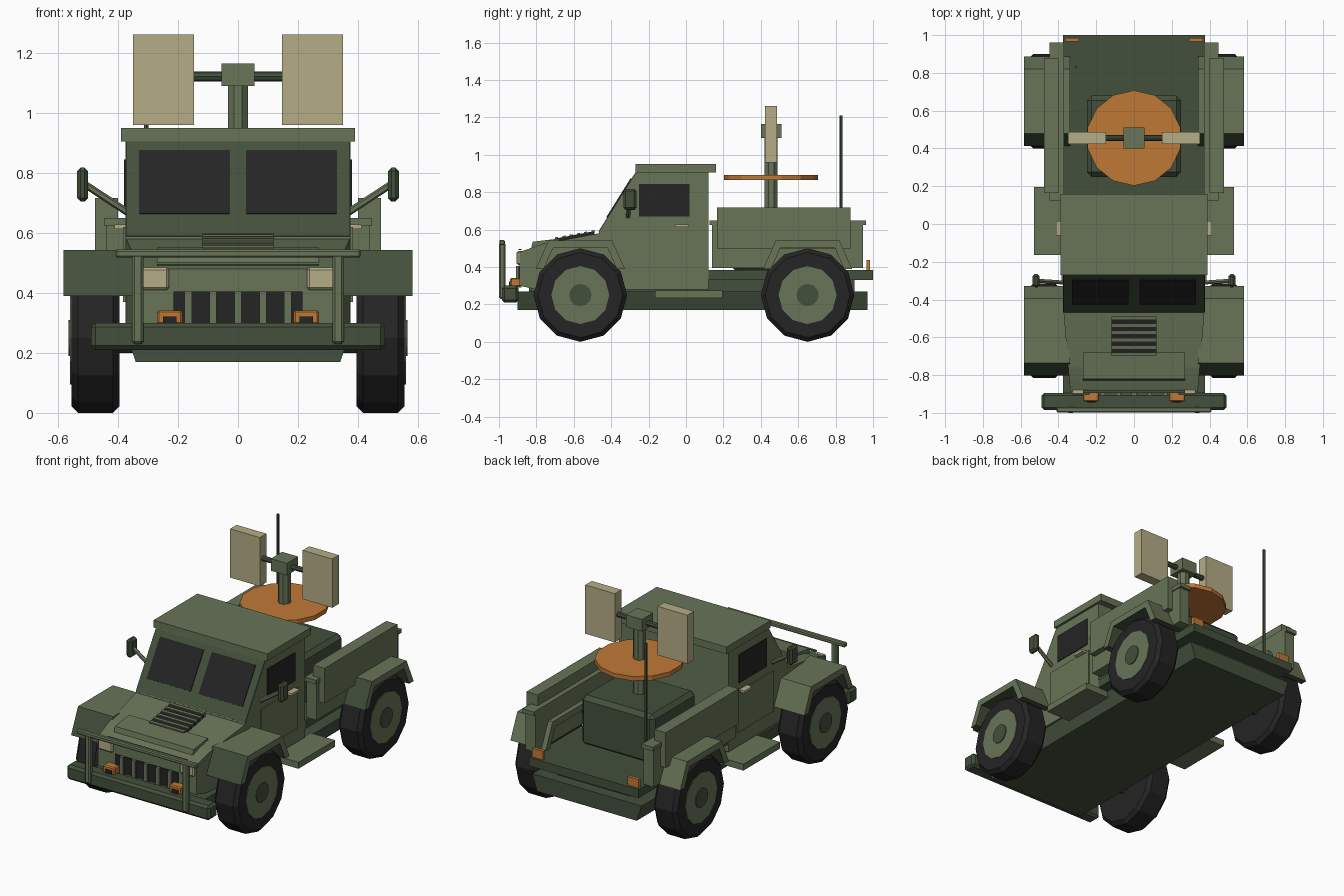
import bpy, bmesh, math
from mathutils import Matrix, Vector

if "Cube" in bpy.data.objects:
    bpy.data.objects.remove(bpy.data.objects["Cube"])


def material(name, rgb):
    m = bpy.data.materials.new(name)
    m.diffuse_color = (*rgb, 1)
    m.use_nodes = True
    m.node_tree.nodes["Principled BSDF"].inputs["Base Color"].default_value = m.diffuse_color
    return m


GREEN = material("light green", (0.138, 0.175, 0.096))
DARK = material("dark green", (0.056, 0.080, 0.045))
BLACK = material("black", (0.018, 0.018, 0.018))
TAN = material("tan", (0.46, 0.42, 0.24))
ORANGE = material("orange", (0.53, 0.19, 0.036))


def finish(name, bm, mat):
    bmesh.ops.recalc_face_normals(bm, faces=bm.faces[:])
    me = bpy.data.meshes.new(name)
    bm.to_mesh(me)
    bm.free()
    me.materials.append(mat)
    ob = bpy.data.objects.new(name, me)
    bpy.context.collection.objects.link(ob)
    return ob


def box(name, x, y, z, mat, bevel=0):
    bm = bmesh.new()
    bmesh.ops.create_cube(bm, size=1)
    for v in bm.verts:
        v.co = [(a + b) / 2 + c * (b - a) for (a, b), c in zip((x, y, z), v.co)]
    if bevel:
        bmesh.ops.bevel(bm, geom=bm.edges[:], offset=bevel, segments=1, affect='EDGES')
    return finish(name, bm, mat)


def pair(name, x, y, z, mat, bevel=0):
    box(name + "_right", x, y, z, mat, bevel)
    box(name + "_left", (-x[1], -x[0]), y, z, mat, bevel)


def prism(name, pts, x0, x1, mat):
    # side profile in (y, z), extruded across x
    bm = bmesh.new()
    f = bm.faces.new([bm.verts.new((x0, y, z)) for y, z in pts])
    r = bmesh.ops.extrude_face_region(bm, geom=[f])
    bmesh.ops.translate(bm, vec=(x1 - x0, 0, 0),
                        verts=[e for e in r['geom'] if isinstance(e, bmesh.types.BMVert)])
    return finish(name, bm, mat)


def rod(name, a, b, r, mat, sides=8, bevel=0, turn=0):
    a, b = Vector(a), Vector(b)
    d = b - a
    rot = d.to_track_quat('Z', 'Y').to_matrix().to_4x4()
    bm = bmesh.new()
    bmesh.ops.create_cone(bm, cap_ends=True, segments=sides, radius1=r, radius2=r, depth=d.length,
                          matrix=Matrix.Translation((a + b) / 2) @ rot @ Matrix.Rotation(turn, 4, 'Z'))
    if bevel:
        rim = [e for e in bm.edges if any(len(f.verts) > 4 for f in e.link_faces)]
        bmesh.ops.bevel(bm, geom=rim, offset=bevel, segments=1, affect='EDGES')
    return finish(name, bm, mat)


# chassis with chamfered lower corners
chassis = box("chassis", (-.375, .375), (-.9, .97), (.17, .27), DARK)
for v in chassis.data.vertices:
    if v.co.z < .2:
        v.co.x *= .91
box("chassis_spine", (-.25, .25), (-.84, .9), (.26, .34), DARK)

# nose and hood, narrowing towards the front
nose = prism("hood", [(-.89, .30), (-.89, .48), (-.82, .505), (-.76, .525), (-.44, .585), (-.44, .28), (-.8, .28)],
             -.375, .375, GREEN)
for v in nose.data.vertices:
    v.co.x *= 1 - .1 * (-.44 - v.co.y) / .45
prism("hood_panel", [(-.83, .49), (-.82, .535), (-.68, .552), (-.68, .50)], -.27, .27, GREEN)


def hood_z(y):
    return .525 + (y + .76) * .1875


def hood_plate(name, y0, y1, x, h, mat):
    prism(name, [(y0, hood_z(y0) - .01), (y0, hood_z(y0) + h), (y1, hood_z(y1) + h), (y1, hood_z(y1) - .01)],
          -x, x, mat)


hood_plate("hood_vent", -.70, -.49, .12, .016, BLACK)
for i in range(6):
    y = -.70 + i * .0388
    hood_plate("vent_slat_%d" % i, y, y + .016, .12, .022, GREEN)

# cab, roof and windscreen
prism("cab", [(-.465, .28), (-.465, .585), (-.265, .905), (.12, .905), (.12, .28)], -.375, .375, GREEN)
box("roof", (-.39, .39), (-.27, .16), (.905, .95), GREEN)


def screen_plate(name, z0, z1, x0, x1, h0, h1, mat):
    ny, nz = -.848, .53
    p = [(-.465 + (z - .585) * .625, z) for z in (z0, z1)]
    prism(name, [(p[0][0] + ny * h0, p[0][1] + nz * h0), (p[1][0] + ny * h0, p[1][1] + nz * h0),
                 (p[1][0] + ny * h1, p[1][1] + nz * h1), (p[0][0] + ny * h1, p[0][1] + nz * h1)], x0, x1, mat)


screen_plate("windscreen_frame", .588, .902, -.374, .374, -.002, .005, DARK)
screen_plate("windscreen_right", .66, .87, .028, .328, .0, .010, BLACK)
screen_plate("windscreen_left", .66, .87, -.328, -.028, .0, .010, BLACK)
pair("side_window", (.37, .38), (-.25, .02), (.67, .845), BLACK)
pair("door", (.37, .383), (-.315, .04), (.37, .62), GREEN)
pair("door_handle", (.375, .412), (-.06, .015), (.613, .628), TAN)
pair("step", (.36, .53), (-.165, .195), (.235, .275), GREEN)

# mirrors
for s, side in ((1, "right"), (-1, "left")):
    rod("mirror_arm_" + side, (s * .37, -.31, .67), (s * .515, -.30, .765), .012, GREEN, 6)
pair("mirror", (.50, .537), (-.335, -.265), (.705, .818), DARK, .012)

# grille, lamps, bumper and bull bar
box("grille", (-.215, .215), (-.896, -.88), (.30, .405), BLACK)
for i in range(5):
    x = (i - 2) * .083
    box("grille_bar_%d" % i, (x - .012, x + .012), (-.908, -.88), (.29, .405), GREEN)
box("hood_gap", (-.27, .27), (-.895, -.88), (.49, .497), DARK)
pair("headlight", (.23, .33), (-.905, -.87), (.41, .485), TAN, .008)
pair("front_indicator", (.185, .27), (-.94, -.88), (.295, .342), ORANGE, .006)
pair("indicator_lens", (.205, .25), (-.946, -.93), (.30, .322), BLACK)
box("bumper", (-.49, .49), (-.985, -.895), (.21, .30), DARK, .014)
box("bull_bar_top", (-.41, .41), (-.998, -.968), (.518, .545), GREEN, .006)
pair("bull_bar_post", (.315, .353), (-1.0, -.965), (.23, .53), GREEN, .008)

# wheels and angular fenders
for yc, end in ((-.565, "front"), (.65, "rear")):
    for s, side in ((1, "right"), (-1, "left")):
        tag = end + "_" + side

        def disc(name, x0, x1, r, mat, bevel=0):
            rod(name + tag, (s * x0, yc, .25), (s * x1, yc, .25), r, mat, 12, bevel)
        disc("tyre_", .395, .556, .25, BLACK, .022)
        disc("rim_", .40, .560, .155, GREEN)
        disc("hub_", .41, .565, .06, DARK)
        arch = prism("fender_" + tag, [(yc - .238, .39), (yc - .17, .543), (yc + .17, .543), (yc + .238, .39),
                                       (yc + .195, .39), (yc + .145, .503), (yc - .145, .503), (yc - .195, .39)],
                     s * .34, s * .582, GREEN)
        # forward-facing slope and underside of the arch are dark
        arch.data.materials.append(DARK)
        for p in arch.data.polygons:
            if abs(p.normal.x) < .5 and (p.normal.y < -.5 or p.normal.z < -.3):
                p.material_index = 1
    rod("axle_" + end, (-.42, yc, .25), (.42, yc, .25), .05, DARK, 8)

# load bed
box("bed_floor", (-.375, .375), (.12, 1.0), (.33, .383), DARK)
pair("bed_wall", (.37, .44), (.14, .945), (.395, .63), GREEN)
pair("bed_rail", (.37, .447), (.125, .962), (.625, .65), GREEN)
pair("bed_side_panel", (.40, .477), (.165, .88), (.50, .717), GREEN)
pair("tail_light", (.29, .365), (.965, .985), (.375, .437), ORANGE)
rod("antenna", (-.306, .83, .38), (-.306, .83, 1.21), .008, DARK, 6)

# turret: pedestal, disc, mast and twin panels
box("pedestal", (-.25, .25), (.25, .68), (.37, .68), DARK, .025)
rod("turret_disc", (0, .455, .865), (0, .455, .892), .252, ORANGE, 14)
rod("mast", (0, .455, .67), (0, .455, 1.10), .037, GREEN, 8, 0, math.pi / 8)
box("mast_head", (-.055, .055), (.40, .51), (1.09, 1.165), GREEN)
rod("crossbar", (-.17, .455, 1.122), (.17, .455, 1.122), .016, DARK, 8)
pair("turret_panel", (.147, .35), (.423, .487), (.96, 1.262), TAN)
